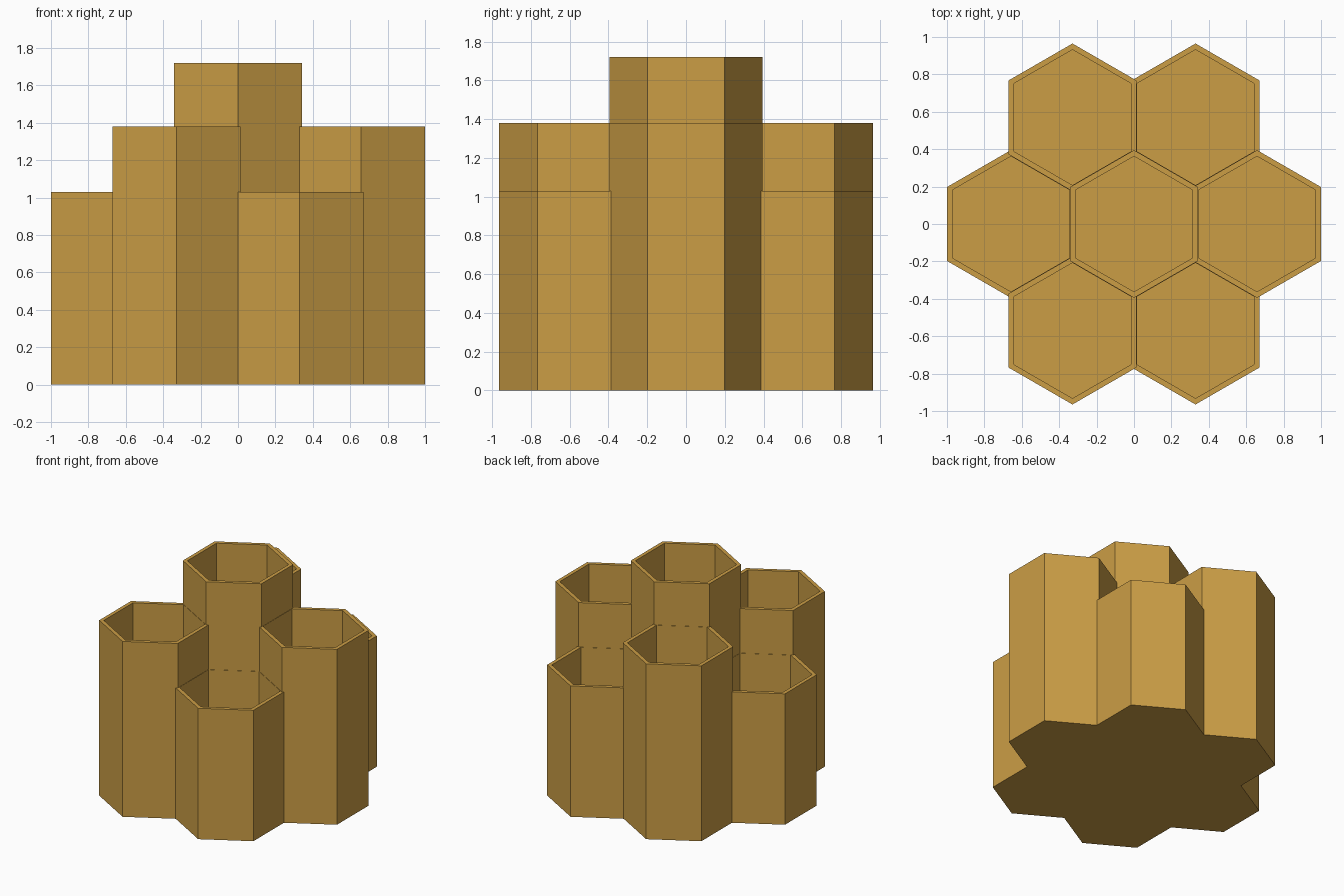
import bpy, bmesh, math

if "Cube" in bpy.data.objects:
    bpy.data.objects.remove(bpy.data.objects["Cube"])

OUTER, INNER = 0.395, 0.362   # circumradius of tube and of cavity
PITCH = 0.658                 # distance between neighbouring tube centres
FLOOR = 0.05                  # thickness of each cup's floor

ochre = bpy.data.materials.new("ochre")
ochre.diffuse_color = (0.60, 0.34, 0.06, 1)
ochre.use_nodes = True
ochre.node_tree.nodes["Principled BSDF"].inputs["Base Color"].default_value = ochre.diffuse_color


def ring(bm, radius, z):
    """Hexagon of vertices with points towards +y and -y."""
    return [bm.verts.new((radius * math.cos(math.radians(30 + 60 * i)),
                          radius * math.sin(math.radians(30 + 60 * i)), z))
            for i in range(6)]


def hex_cup(name, x, y, height):
    bm = bmesh.new()
    # Profile: outside bottom, outside rim, inside rim, cavity floor
    rings = [ring(bm, OUTER, 0), ring(bm, OUTER, height),
             ring(bm, INNER, height), ring(bm, INNER, FLOOR)]
    for a, b in zip(rings, rings[1:]):
        for i in range(6):
            j = (i + 1) % 6
            bm.faces.new((a[i], a[j], b[j], b[i]))
    bm.faces.new(rings[0][::-1])
    bm.faces.new(rings[-1])
    mesh = bpy.data.meshes.new(name)
    bm.to_mesh(mesh)
    bm.free()
    mesh.materials.append(ochre)
    obj = bpy.data.objects.new(name, mesh)
    obj.location = (x, y, 0)
    bpy.context.collection.objects.link(obj)


# Tall middle cup
hex_cup("centre_cup", 0, 0, 1.72)

# Ring of six cups, alternating medium and short
for k, side in enumerate(("right", "back_right", "back_left",
                          "left", "front_left", "front_right")):
    angle = math.radians(60 * k)
    hex_cup(side + "_cup", PITCH * math.cos(angle), PITCH * math.sin(angle),
            1.38 if k % 2 == 0 else 1.03)
